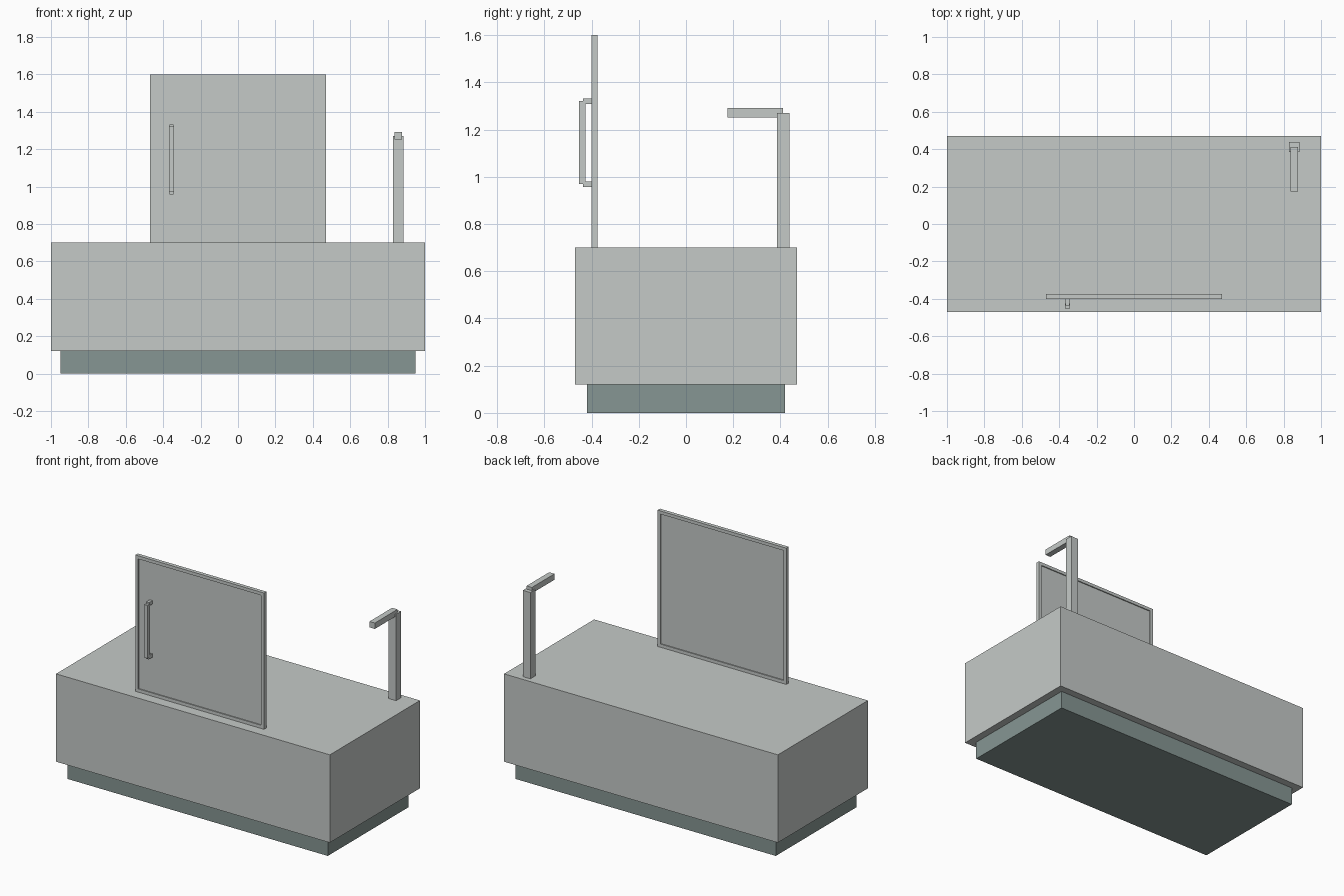
import bpy
import bmesh
from mathutils import Matrix, Vector

if "Cube" in bpy.data.objects:
    bpy.data.objects.remove(bpy.data.objects["Cube"])


def material(name, color):
    m = bpy.data.materials.new(name)
    m.diffuse_color = (*color, 1)
    m.use_nodes = True
    m.node_tree.nodes["Principled BSDF"].inputs["Base Color"].default_value = m.diffuse_color
    return m


light_grey = material("light_grey", (0.56, 0.59, 0.575))
slate_grey = material("slate_grey", (0.24, 0.305, 0.292))


def box(name, x, y, z, mat, recess=None):
    """Box from (min, max) ranges; recess = (rim, depth) sinks the y faces."""
    spans = [Vector(r) for r in (x, y, z)]
    center = Vector([(r[0] + r[1]) / 2 for r in spans])
    size = [r[1] - r[0] for r in spans]
    bm = bmesh.new()
    bmesh.ops.create_cube(bm, size=1, matrix=Matrix.Translation(center) @ Matrix.Diagonal((*size, 1)))
    if recess:
        rim, depth = recess
        bm.normal_update()
        sides = [f for f in bm.faces if abs(f.normal.y) > 0.9]
        for f in sides:
            n = f.normal.copy()
            bmesh.ops.inset_individual(bm, faces=[f], thickness=rim)
            # Duplicate the inner border so the recess has straight walls
            bmesh.ops.inset_individual(bm, faces=[f], thickness=0)
            bmesh.ops.translate(bm, verts=f.verts[:], vec=-n * depth)
    mesh = bpy.data.meshes.new(name)
    bm.to_mesh(mesh)
    bm.free()
    mesh.materials.append(mat)
    obj = bpy.data.objects.new(name, mesh)
    bpy.context.collection.objects.link(obj)
    return obj


# Base cabinet on a set-back plinth
box("plinth", (-0.95, 0.95), (-0.42, 0.42), (0, 0.12), slate_grey)
box("cabinet", (-1, 1), (-0.47, 0.47), (0.12, 0.70), light_grey)

# Upright door panel with a raised rim on both sides
box("door_panel", (-0.47, 0.47), (-0.40, -0.375), (0.70, 1.60), light_grey, (0.03, 0.007))

# Door handle: grip bar on two short mounts
box("handle_grip", (-0.369, -0.343), (-0.453, -0.426), (0.97, 1.32), light_grey)
for side, z in (("lower", 0.957), ("upper", 1.308)):
    box(f"handle_mount_{side}", (-0.366, -0.346), (-0.437, -0.40), (z, z + 0.024), light_grey)

# Tap: square post with a slimmer spout reaching forward
box("tap_post", (0.83, 0.885), (0.385, 0.438), (0.70, 1.27), light_grey)
box("tap_spout", (0.838, 0.877), (0.175, 0.411), (1.252, 1.291), light_grey)
